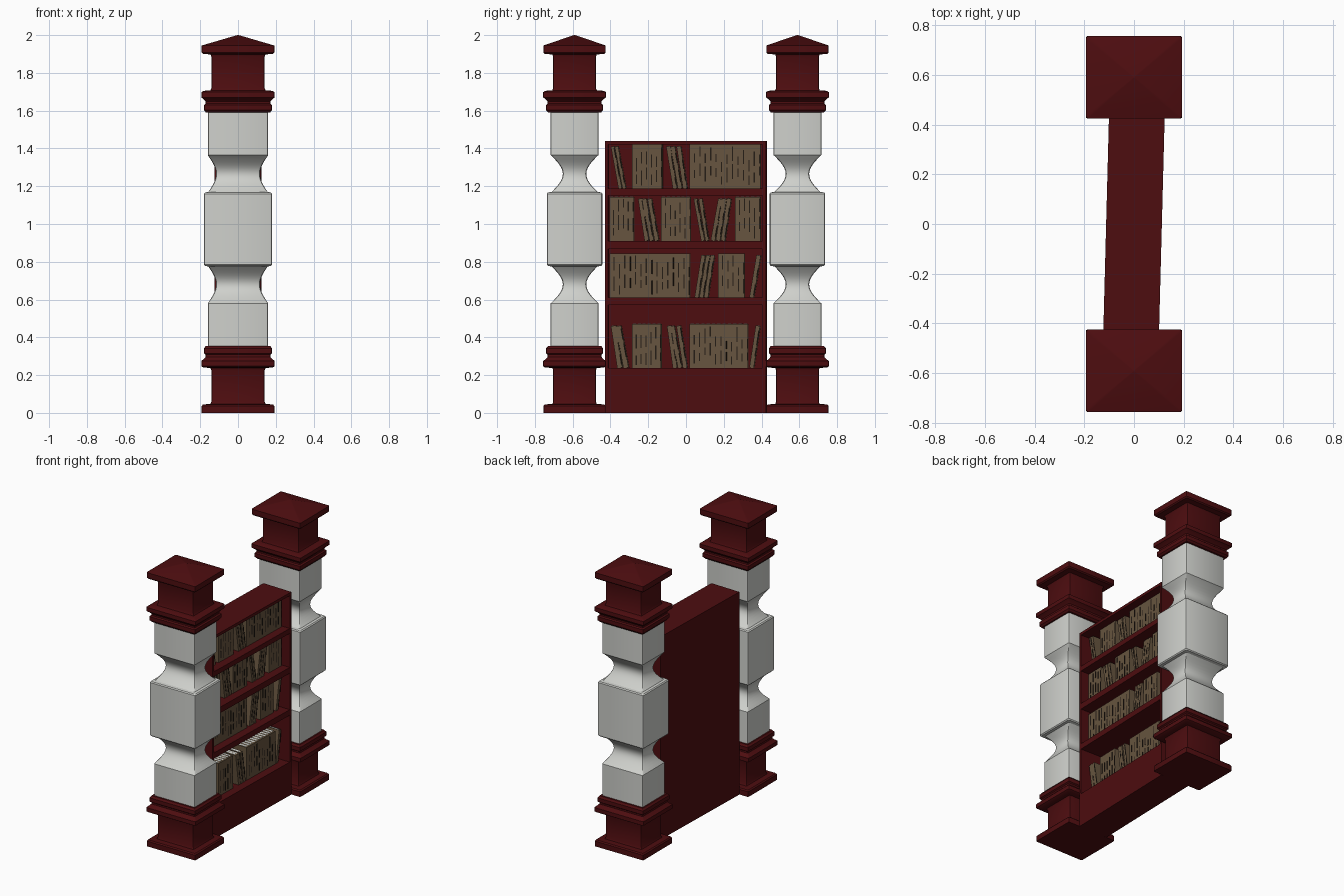
import bpy, bmesh, math, random
from mathutils import Matrix, Vector

if "Cube" in bpy.data.objects:
    bpy.data.objects.remove(bpy.data.objects["Cube"])

random.seed(4)


def material(name, rgb):
    m = bpy.data.materials.new(name)
    m.diffuse_color = (*rgb, 1)
    m.use_nodes = True
    m.node_tree.nodes["Principled BSDF"].inputs["Base Color"].default_value = m.diffuse_color
    return m


RED = material("dark red wood", (0.075, 0.004, 0.005))
WHITE = material("pale stone", (0.62, 0.63, 0.60))
BROWN = material("book brown", (0.135, 0.09, 0.05))
DARK = material("dark gap", (0.018, 0.012, 0.008))


def finish(bm, name, mats, smooth=False):
    bmesh.ops.recalc_face_normals(bm, faces=bm.faces)
    me = bpy.data.meshes.new(name)
    bm.to_mesh(me)
    bm.free()
    for m in mats:
        me.materials.append(m)
    ob = bpy.data.objects.new(name, me)
    bpy.context.collection.objects.link(ob)
    if smooth:
        bpy.ops.object.select_all(action='DESELECT')
        ob.select_set(True)
        bpy.context.view_layer.objects.active = ob
        bpy.ops.object.shade_smooth_by_angle(angle=math.radians(30))
    return ob


def box(bm, lo, hi, mat=0, matrix=Matrix()):
    lo, hi = Vector(lo), Vector(hi)
    s = hi - lo
    m = matrix @ Matrix.Translation((lo + hi) / 2) @ Matrix.Diagonal((*s, 1))
    vs = bmesh.ops.create_cube(bm, size=1, matrix=m)["verts"]
    faces = {f for v in vs for f in v.link_faces}
    for f in faces:
        f.material_index = mat
    return faces


def loft(name, sections, cy, mat, r=0.008):
    """Stack of rounded rectangles: (z, half x, half y)."""
    bm = bmesh.new()
    rings = []
    for z, hx, hy in sections:
        rr = min(r, hx * 0.5, hy * 0.5)
        ring = []
        for q, (sx, sy) in enumerate(((1, 1), (-1, 1), (-1, -1), (1, -1))):
            for k in range(3):
                a = math.radians(90 * q + 45 * k)
                ring.append(bm.verts.new((sx * (hx - rr) + rr * math.cos(a),
                                          cy + sy * (hy - rr) + rr * math.sin(a), z)))
        rings.append(ring)
    for a, b in zip(rings, rings[1:]):
        for i in range(12):
            j = (i + 1) % 12
            bm.faces.new((a[i], a[j], b[j], b[i]))
    bm.faces.new(rings[0])
    bm.faces.new(rings[-1])
    return finish(bm, name, [mat], True)


# Column profiles: the column is symmetric about the middle of its height
H = 1.945
plinth = [(0, .192, .165), (.037, .192, .165), (.045, .185, .158), (.047, .146, .118),
          (.06, .141, .113), (.225, .141, .113), (.238, .146, .118), (.24, .183, .156),
          (.247, .194, .166), (.275, .194, .166), (.285, .182, .152), (.297, .171, .142),
          (.308, .171, .142), (.315, .180, .151), (.342, .180, .151), (.355, .170, .140)]


def neck(z0, z1, n=12):
    pts = []
    for i in range(n + 1):
        s = math.sin(math.pi * i / n)
        pts.append((z0 + (z1 - z0) * i / n, .157 - .041 * s, .121 - .059 * s))
    return pts


half_shaft = ([(.355, .16, .127), (.58, .16, .127)] + neck(.585, .775)
              + [(.778, .174, .141), (.785, .180, .147)])
flip = lambda pts: [(H - z, x, y) for z, x, y in reversed(pts)]

for side, cy in (("front", -.59), ("back", .59)):
    loft(side + "_column_plinth", plinth, cy, RED)
    loft(side + "_column_shaft", half_shaft + flip(half_shaft), cy, WHITE, .011)
    loft(side + "_column_cap", flip(plinth) + [(2.0, .004, .004)], cy, RED)

# Bookcase, turned very slightly about the vertical
TURN = Matrix.Rotation(math.radians(-1.5), 4, 'Z')
X, Y = .112, .427
bm = bmesh.new()
box(bm, (-X, -Y, 0), (X, Y, .237), 0, TURN)
box(bm, (-X, -Y, .237), (-X + .018, Y, 1.44), 0, TURN)
for s in (-1, 1):
    y0, y1 = sorted((s * Y, s * (Y - .018)))
    box(bm, (-X + .018, y0, .237), (X, y1, 1.44), 0, TURN)
for z0, z1 in ((.57, .61), (.868, .91), (1.152, 1.187), (1.42, 1.44)):
    box(bm, (-X + .018, -Y + .018, z0), (X, Y - .018, z1), 0, TURN)
finish(bm, "bookcase", [RED])

# Books: per shelf, groups of (start y, end y, lean); lean 1 tips towards -y
shelves = [
    (.238, [(-.405, -.30, 1), (-.285, -.13, 0), (-.11, .01, 1), (.02, .33, 0), (.335, .402, -1)]),
    (.611, [(-.405, .022, 0), (.045, .16, -1), (.17, .31, 0), (.335, .402, -1)]),
    (.911, [(-.405, -.275, 0), (-.26, -.14, 1), (-.13, .025, 0), (.04, .125, 1),
            (.13, .25, -1), (.26, .395, 0)]),
    (1.188, [(-.398, -.315, 1), (-.285, -.125, 0), (-.11, .01, 1), (.02, .395, 0)]),
]
XB, XF = -.085, .055
for level, (z, groups) in enumerate(shelves):
    bm = bmesh.new()
    for a, b, lean in groups:
        slide = .04 if lean else 0
        n = max(1, round((b - a - slide) / .028))
        w = (b - a - slide) / n
        start = a + (slide if lean > 0 else 0)
        for i in range(n):
            h = .233 if lean == 0 else .226
            tilt = lean * math.radians(random.uniform(8, 10.5))
            m = TURN @ Matrix.Translation((0, start + w * (i + .5), z)) @ Matrix.Rotation(tilt, 4, 'X')
            bw = w * (.5 if lean == 0 else .43)
            box(bm, (XB, -bw, 0), (XF, bw, h), 0, m)
            # pale page block in the top
            box(bm, (XB + .01, -bw * .6, h), (XF - .012, bw * .6, h + .001), 2, m)
            # dark seams on the spine
            lo = random.uniform(.01, .07)
            for _ in range(2):
                hi = min(lo + random.uniform(.04, .08), h - .01)
                box(bm, (XF, bw - .006, lo), (XF + .002, bw, hi), 1, m)
                lo = hi + random.uniform(.015, .04)
    finish(bm, "books_shelf_%d" % (level + 1), [BROWN, DARK, WHITE])
